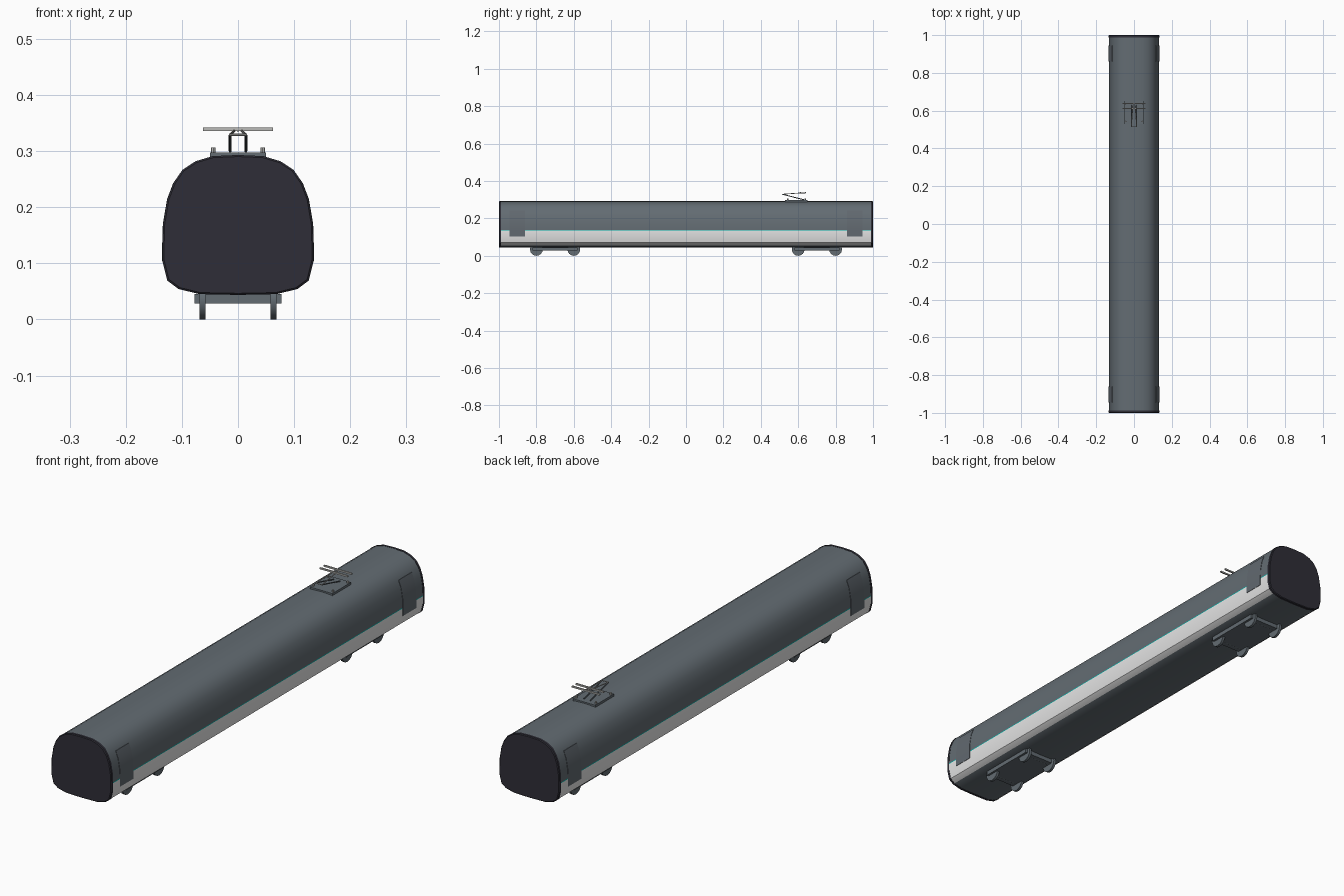
import bpy, bmesh, math
from mathutils import Vector

if "Cube" in bpy.data.objects:
    bpy.data.objects.remove(bpy.data.objects["Cube"], do_unlink=True)


def material(name, rgb):
    m = bpy.data.materials.new(name)
    m.use_nodes = True
    m.diffuse_color = (*rgb, 1)
    m.node_tree.nodes["Principled BSDF"].inputs["Base Color"].default_value = (*rgb, 1)
    return m


GREY = material("slate grey", (0.125, 0.15, 0.17))
WHITE = material("white", (0.8, 0.8, 0.8))
TEAL = material("teal", (0.0, 0.45, 0.4))
DARK = material("charcoal", (0.028, 0.027, 0.038))
DOOR = material("door grey", (0.12, 0.14, 0.16))
METAL = material("light metal", (0.5, 0.5, 0.48))

# Half cross-section of the car, from bottom centre to top centre
HALF = [(0, .0446), (.068, .046), (.105, .055), (.125, .07), (.1335, .104),
        (.1335, .134), (.1335, .137), (.1325, .17), (.125, .214), (.114, .243),
        (.098, .266), (.075, .281), (.045, .29), (0, .292)]
RING = HALF + [(-x, z) for x, z in reversed(HALF[1:-1])]


def finish(name, bm, mats, smooth=True):
    bmesh.ops.recalc_face_normals(bm, faces=bm.faces)
    me = bpy.data.meshes.new(name)
    bm.to_mesh(me)
    bm.free()
    for m in mats:
        me.materials.append(m)
    ob = bpy.data.objects.new(name, me)
    bpy.context.collection.objects.link(ob)
    if smooth:
        bpy.ops.object.select_all(action='DESELECT')
        ob.select_set(True)
        bpy.context.view_layer.objects.active = ob
        bpy.ops.object.shade_smooth_by_angle(angle=math.radians(35))
    return ob


def loft(rings, caps=True):
    """Skin a list of closed rings of equal length."""
    bm = bmesh.new()
    loops = [[bm.verts.new(p) for p in r] for r in rings]
    n = len(loops[0])
    for a, b in zip(loops, loops[1:]):
        for i in range(n):
            j = (i + 1) % n
            bm.faces.new((a[i], a[j], b[j], b[i]))
    if caps:
        bm.faces.new(loops[0])
        bm.faces.new(loops[-1])
    return bm


def section(y, scale=1.0):
    return [(x * scale, y, .168 + (z - .168) * scale) for x, z in RING]


def box(name, centre, size, mat):
    bm = bmesh.new()
    bmesh.ops.create_cube(bm, size=1)
    for v in bm.verts:
        v.co = Vector([c + k * s for c, k, s in zip(centre, v.co, size)])
    return finish(name, bm, [mat], False)


def rod(name, a, b, r, mat, sides=8):
    a, b = Vector(a), Vector(b)
    bm = bmesh.new()
    bmesh.ops.create_cone(bm, cap_ends=True, segments=sides, radius1=r, radius2=r,
                          depth=(b - a).length)
    rot = (b - a).to_track_quat('Z', 'Y')
    for v in bm.verts:
        v.co = rot @ v.co + (a + b) / 2
    return finish(name, bm, [mat])


# Car body, coloured in bands by height
bm = loft([section(-.99), section(.99)], caps=False)
for f in bm.faces:
    z = f.calc_center_median().z
    f.material_index = 1 if .055 < z < .134 else 2 if .134 < z < .137 else 0
finish("car_body", bm, [GREY, WHITE, TEAL])

# Dark end walls with a slim raised rim
for s, end in ((-1, "front"), (1, "rear")):
    finish(end + "_end_wall",
           loft([section(s * .988, 1.008), section(s * .997, 1.008), section(s, .985)]), [DARK])

# Doors: thin plates that follow the side profile
for side, sx in (("left", 1), ("right", -1)):
    for end, y in (("front", -.902), ("rear", .902)):
        edge = [p for p in HALF if .104 <= p[1] <= .244]
        rings = []
        for x, z in edge:
            rings.append([(sx * (x + d), y + w, z)
                          for d, w in ((-.002, -.042), (.0015, -.042), (.0015, .042), (-.002, .042))])
        finish(f"{side}_{end}_door", loft(rings), [DOOR])

# Bogies: frame plate, wheels and axles
for end, y in (("front", -.7), ("rear", .7)):
    box(end + "_bogie_frame", (0, y, .037), (.155, .24, .017), GREY)
    for axle, dy in (("leading", -.1), ("trailing", .1)):
        rod(f"{end}_{axle}_axle", (-.06, y + dy, .034), (.06, y + dy, .034), .006, GREY)
        for side, sx in (("left", 1), ("right", -1)):
            rod(f"{end}_{axle}_{side}_wheel", (sx * .0575, y + dy, .034),
                (sx * .0685, y + dy, .034), .034, GREY, 16)

# Current collector on the roof
box("collector_base", (0, .59, .293), (.1, .12, .009), GREY)
for sx in (-1, 1):
    for y in (.543, .637):
        rod("collector_insulator", (sx * .044, y, .296), (sx * .044, y, .306), .004, METAL)
    rod("collector_lower_arm", (sx * .014, .63, .3), (sx * .014, .515, .329), .0025, GREY)
    rod("collector_upper_arm", (sx * .014, .515, .329), (sx * .006, .625, .337), .002, METAL)
rod("collector_knee", (-.016, .515, .329), (.016, .515, .329), .002, METAL)
rod("collector_head_link", (0, .612, .336), (0, .638, .336), .002, METAL)
for y in (.612, .638):
    box("collector_head_bar", (0, y, .339), (.124, .006, .006), METAL)
